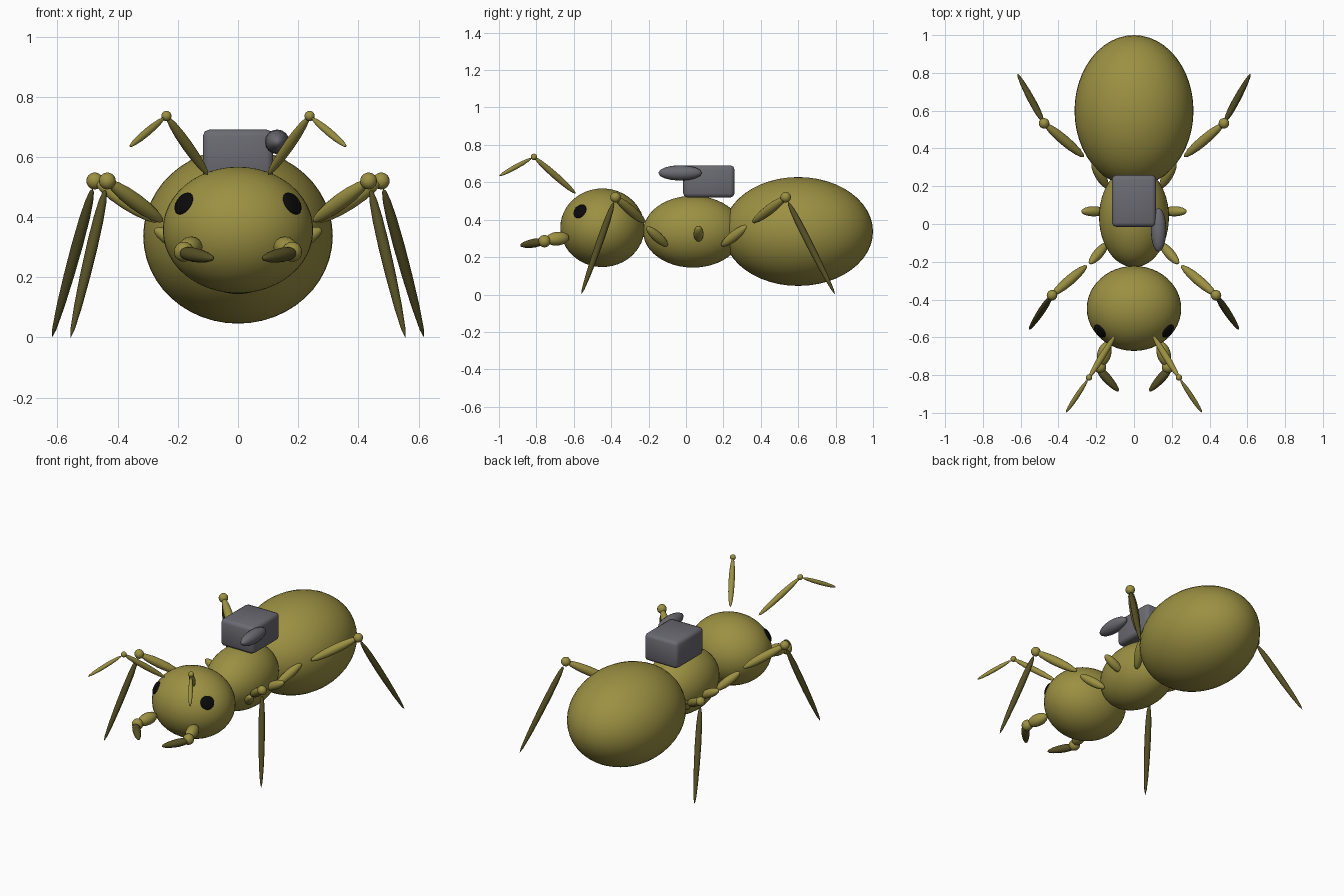
import bpy
from mathutils import Vector

default = bpy.data.objects.get("Cube")
if default:
    bpy.data.objects.remove(default, do_unlink=True)


def material(name, color):
    mat = bpy.data.materials.new(name)
    mat.use_nodes = True
    mat.diffuse_color = (*color, 1)
    mat.node_tree.nodes["Principled BSDF"].inputs["Base Color"].default_value = (*color, 1)
    return mat


OLIVE = material("olive", (0.33, 0.28, 0.055))
DARK = material("dark_olive", (0.09, 0.078, 0.018))
GREY = material("dark_grey", (0.145, 0.145, 0.168))
BLACK = material("black", (0.003, 0.003, 0.003))


def ellipsoid(name, center, radii, mat=OLIVE, axis=(0, 0, 1), segments=48, rings=24):
    """Smooth ellipsoid whose local z points along axis."""
    bpy.ops.mesh.primitive_uv_sphere_add(segments=segments, ring_count=rings, radius=1)
    ob = bpy.context.object
    ob.name = name
    ob.location = center
    ob.scale = radii
    ob.rotation_mode = 'QUATERNION'
    ob.rotation_quaternion = Vector(axis).to_track_quat('Z', 'Y')
    ob.data.materials.append(mat)
    bpy.ops.object.shade_smooth()
    return ob


def spindle(name, start, end, radius, mat=OLIVE):
    """Slender ellipsoid reaching from start to end."""
    a, b = Vector(start), Vector(end)
    return ellipsoid(name, (a + b) / 2, (radius, radius, (b - a).length / 2),
                     mat, b - a, 16, 8)


def spike(name, start, end, radius):
    """Dark spindle, thickest near its start and pointed at its end."""
    ob = spindle(name, start, end, radius, DARK)
    for v in ob.data.vertices:
        v.co.z -= 0.25 * (1 - v.co.z ** 2)


def ball(name, center, radius):
    return ellipsoid(name, center, (radius,) * 3, OLIVE, segments=16, rings=12)


def beyond(joint, tip, gap):
    """Point a short gap past the joint towards the tip."""
    a, b = Vector(joint), Vector(tip)
    return a + (b - a).normalized() * gap


# Body
HEAD, HEAD_R = Vector((0, -0.447, 0.357)), Vector((0.25, 0.225, 0.21))
ellipsoid("head", HEAD, HEAD_R)
ellipsoid("thorax", (0, 0.037, 0.336), (0.185, 0.266, 0.192))
ellipsoid("abdomen", (0, 0.6, 0.337), (0.315, 0.4, 0.291))

# Paired parts
for side, s in (("left", 1), ("right", -1)):
    def p(x, y, z):
        return Vector((s * x, y, z))

    # Eyes lie flat against the head
    eye = p(0.18, -0.567, 0.445)
    normal = Vector([(e - h) / r ** 2 for e, h, r in zip(eye, HEAD, HEAD_R)])
    ellipsoid(side + "_eye", eye, (0.041, 0.041, 0.014), BLACK, normal, 20, 10)

    # Antennae
    elbow, tip = p(0.238, -0.813, 0.736), p(0.36, -0.998, 0.634)
    spindle(side + "_antenna_base", p(0.10, -0.59, 0.54), elbow, 0.018)
    ball(side + "_antenna_joint", elbow, 0.017)
    spindle(side + "_antenna_tip", beyond(elbow, tip, 0.015), tip, 0.013)

    # Mandibles
    spindle(side + "_mandible_base", p(0.14, -0.625, 0.305), p(0.175, -0.75, 0.292), 0.037)
    ball(side + "_mandible_joint", p(0.18, -0.757, 0.285), 0.033)
    spike(side + "_mandible_claw", p(0.19, -0.765, 0.283), p(0.081, -0.886, 0.262), 0.024)

    # Front and rear legs: coxa, femur, knee, tibia
    legs = {
        "front": (p(0.14, -0.10, 0.26), p(0.235, -0.21, 0.36), p(0.25, -0.22, 0.385),
                  p(0.434, -0.377, 0.52), p(0.556, -0.56, 0.0)),
        "rear": (p(0.14, 0.19, 0.26), p(0.22, 0.328, 0.368), p(0.265, 0.355, 0.385),
                 p(0.476, 0.533, 0.52), p(0.618, 0.797, 0.0)),
    }
    for pos, (root, hip, thigh, knee, foot) in legs.items():
        name = f"{side}_{pos}_leg_"
        spindle(name + "coxa", root, hip, 0.027)
        spindle(name + "femur", thigh, knee, 0.027)
        ball(name + "knee", knee, 0.028)
        spike(name + "tibia", beyond(knee, foot, 0.03), foot, 0.019)

    # Middle leg stub
    spindle(side + "_middle_leg_stub", p(0.15, 0.067, 0.29), p(0.278, 0.067, 0.36), 0.027)

# Backpack
bpy.ops.mesh.primitive_cube_add(size=1, location=(0, 0.122, 0.605))
pack = bpy.context.object
pack.name = "backpack"
pack.scale = (0.234, 0.274, 0.172)
bpy.ops.object.transform_apply(location=False, rotation=False, scale=True)
pack.data.materials.append(GREY)
bevel = pack.modifiers.new("rounded_edges", 'BEVEL')
bevel.width = 0.022
bevel.segments = 2
bevel.harden_normals = False
bpy.ops.object.shade_smooth()

# Pod on the left side of the backpack
spindle("side_pod", (0.13, -0.148, 0.65), (0.13, 0.085, 0.65), 0.041, GREY)
